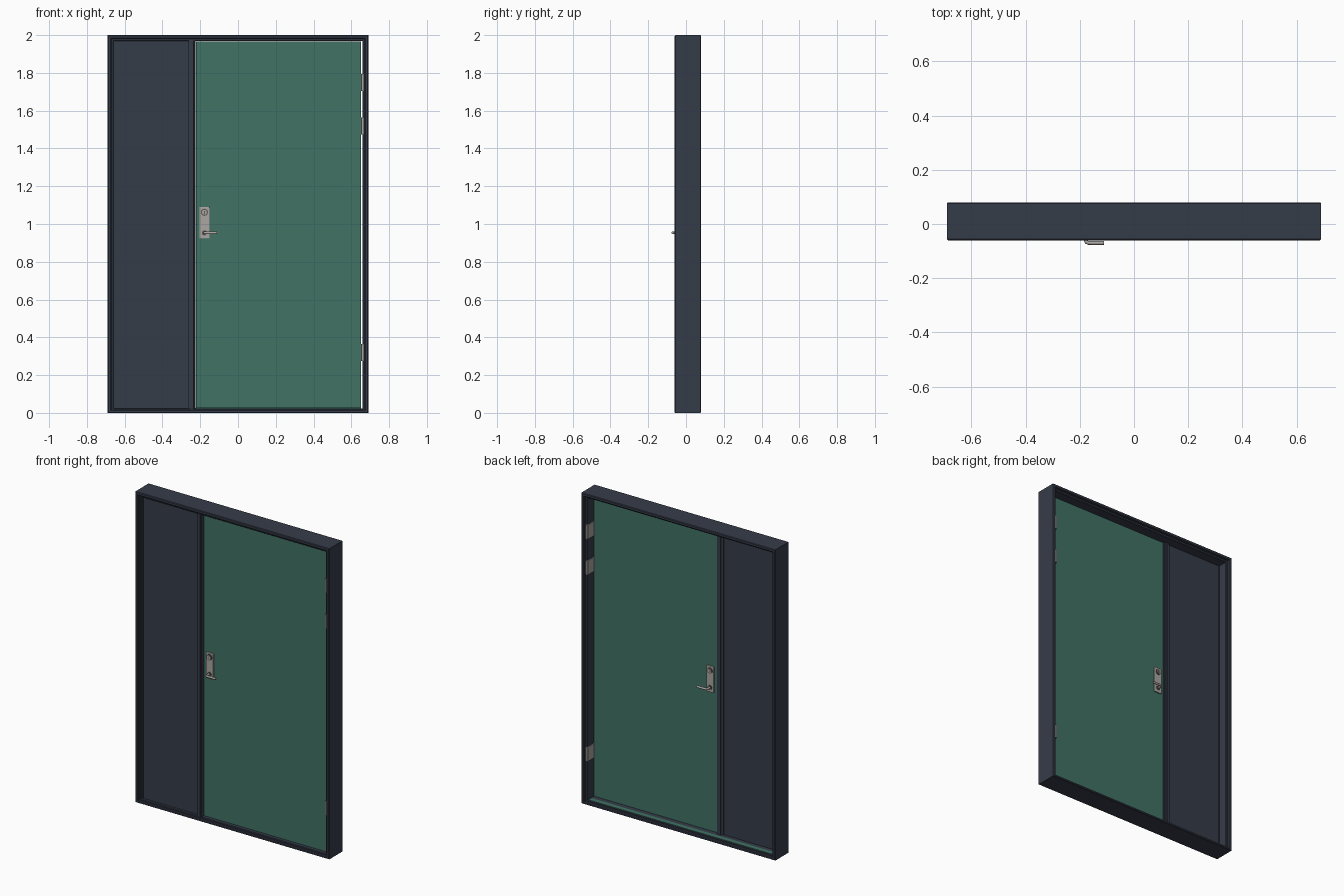
import bpy, bmesh, math
from mathutils import Vector

if "Cube" in bpy.data.objects:
    bpy.data.objects.remove(bpy.data.objects["Cube"])


def material(name, rgb):
    m = bpy.data.materials.new(name)
    m.diffuse_color = (*rgb, 1)
    m.use_nodes = True
    m.node_tree.nodes["Principled BSDF"].inputs["Base Color"].default_value = m.diffuse_color
    return m


NAVY = material("dark navy", (0.036, 0.045, 0.066))
GREEN = material("door green", (0.052, 0.168, 0.128))
STEEL = material("satin steel", (0.40, 0.38, 0.36))
DARK = material("dark steel", (0.12, 0.11, 0.105))


def finish(bm, name, mat, smooth=False):
    bmesh.ops.recalc_face_normals(bm, faces=bm.faces)
    me = bpy.data.meshes.new(name)
    bm.to_mesh(me)
    bm.free()
    me.materials.append(mat)
    ob = bpy.data.objects.new(name, me)
    bpy.context.collection.objects.link(ob)
    if smooth:
        bpy.context.view_layer.objects.active = ob
        ob.select_set(True)
        bpy.ops.object.shade_smooth_by_angle(angle=math.radians(35))
        ob.select_set(False)
    return ob


def box(name, x, y, z, mat, bevel=0.0):
    bm = bmesh.new()
    bmesh.ops.create_cube(bm, size=1)
    for v in bm.verts:
        v.co = Vector([(r[0] + r[1]) / 2 + c * (r[1] - r[0]) for c, r in zip(v.co, (x, y, z))])
    if bevel:
        bmesh.ops.bevel(bm, geom=bm.edges[:], offset=bevel, segments=2, profile=0.5, affect='EDGES')
    return finish(bm, name, mat)


def cylinder(name, centre, radius, length, axis, mat):
    bm = bmesh.new()
    bmesh.ops.create_cone(bm, cap_ends=True, segments=20, radius1=radius, radius2=radius, depth=length)
    rot = Vector((0, 0, 1)).rotation_difference(Vector(axis)).to_matrix()
    for v in bm.verts:
        v.co = rot @ v.co + Vector(centre)
    return finish(bm, name, mat, True)


# Outer frame: stepped (inset, y) profile carried round the opening
profile = [(0, -0.056), (0.004, -0.06), (0.016, -0.06), (0.02, -0.056), (0.02, -0.047),
           (0.029, -0.047), (0.032, -0.044), (0.032, 0.06), (0.029, 0.063), (0.02, 0.063),
           (0.02, 0.076), (0.016, 0.08), (0.004, 0.08), (0, 0.076)]
bm = bmesh.new()
loops = []
for sx, top in ((-1, 0), (1, 0), (1, 1), (-1, 1)):
    loops.append([bm.verts.new((sx * (0.69 - d), y, 2 - d if top else d * 0.75)) for d, y in profile])
n = len(profile)
for i in range(4):
    a, b = loops[i], loops[(i + 1) % 4]
    for j in range(n):
        k = (j + 1) % n
        bm.faces.new((a[j], a[k], b[k], b[j]))
finish(bm, "door_frame", NAVY)

# Mullion between side panel and door
box("mullion", (-0.262, -0.226), (-0.047, 0.008), (0.02, 1.972), NAVY, 0.003)
box("mullion_strip", (-0.254, -0.234), (-0.054, 0.014), (0.02, 1.972), NAVY, 0.002)

# Fixed side panel with slim beads, and the door leaf
box("side_panel", (-0.661, -0.255), (-0.03, 0.0), (0.02, 1.972), NAVY)
for side, x in (("left", (-0.66, -0.652)), ("right", (-0.27, -0.26))):
    box("panel_bead_" + side, x, (-0.036, 0.006), (0.022, 1.97), NAVY)
box("door_leaf", (-0.223, 0.652), (-0.028, 0.002), (0.027, 1.966), GREEN)

# Green threshold strip behind the door
box("threshold_strip", (-0.65, 0.65), (0.03, 0.06), (0.02, 0.026), GREEN)

# Hinges set in the gap
for i, (z0, z1) in enumerate(((0.275, 0.365), (1.475, 1.565), (1.705, 1.795))):
    box(f"hinge_leaf_{i}", (0.652, 0.661), (-0.048, 0.066), (z0, z1), STEEL)
    for end, y in (("front", -0.047), ("back", 0.064)):
        cylinder(f"hinge_knuckle_{end}_{i}", (0.661, y, (z0 + z1) / 2), 0.007, z1 - z0, (0, 0, 1), STEEL)

# Lock plate, cylinder and lever on both faces
for side, s, y0 in (("front", -1, -0.028), ("back", 1, 0.002)):
    def yy(a, b):
        return tuple(sorted((y0 + s * a, y0 + s * b)))
    box("lock_plate_" + side, (-0.205, -0.151), yy(-0.002, 0.009), (0.922, 1.09), STEEL, 0.003)
    cylinder("lock_ring_" + side, (-0.178, y0 + s * 0.010, 1.062), 0.019, 0.006, (0, 1, 0), DARK)
    cylinder("lock_core_" + side, (-0.178, y0 + s * 0.012, 1.062), 0.013, 0.008, (0, 1, 0), STEEL)
    box("key_slot_" + side, (-0.180, -0.176), yy(0.014, 0.017), (1.052, 1.07), DARK)
    cylinder("lever_rose_" + side, (-0.178, y0 + s * 0.010, 0.953), 0.014, 0.006, (0, 1, 0), DARK)
    # Lever: bent round bar
    cu = bpy.data.curves.new("lever_path", 'CURVE')
    cu.dimensions = '3D'
    cu.bevel_depth = 0.007
    cu.bevel_resolution = 3
    cu.use_fill_caps = True
    pts = [(-0.178, 0.005), (-0.178, 0.033), (-0.175, 0.039), (-0.168, 0.042), (-0.11, 0.042)]
    sp = cu.splines.new('POLY')
    sp.points.add(len(pts) - 1)
    for p, (x, d) in zip(sp.points, pts):
        p.co = (x, y0 + s * d, 0.953, 1)
    cu.materials.append(STEEL)
    lever = bpy.data.objects.new("lever_" + side, cu)
    bpy.context.collection.objects.link(lever)
